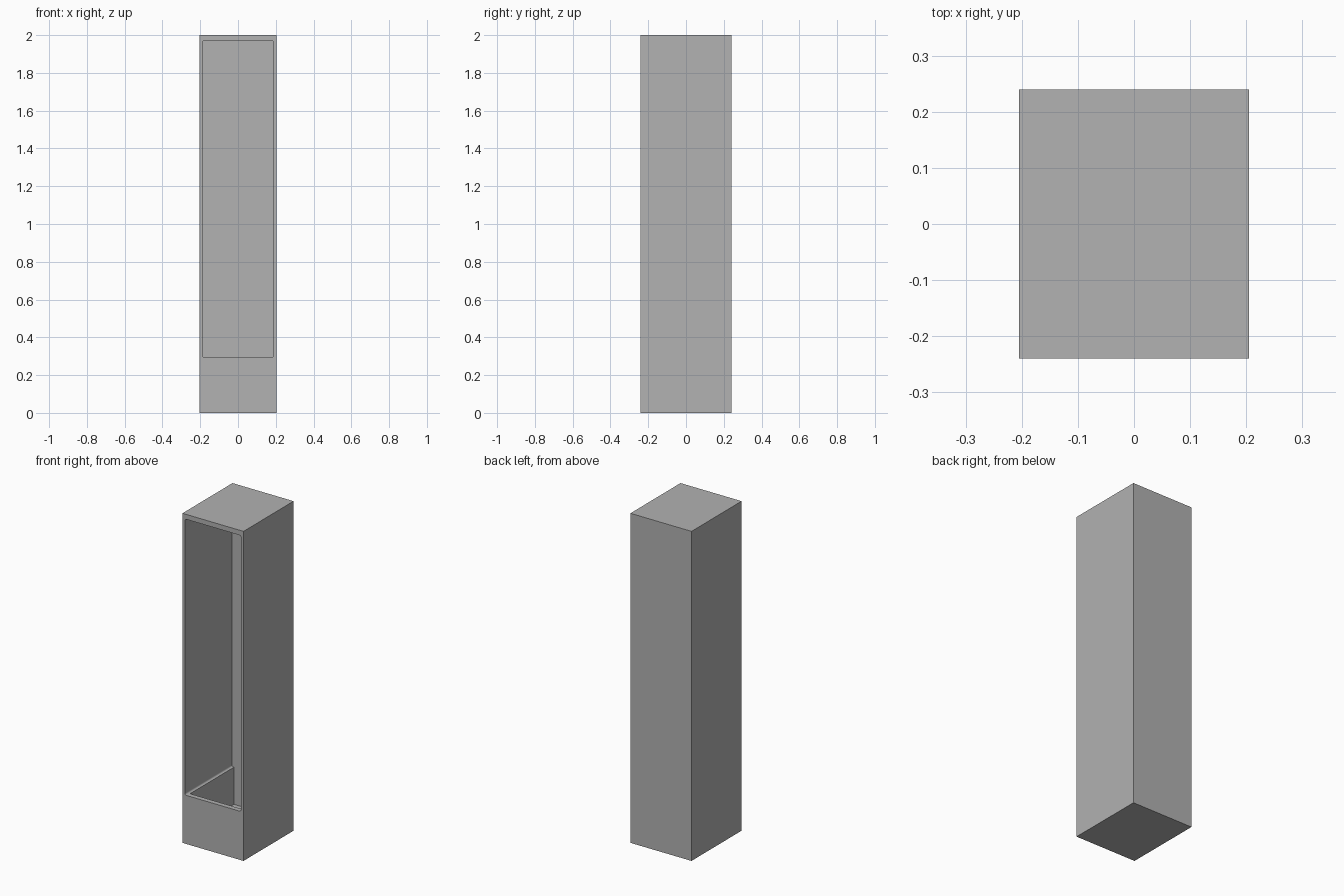
import bpy, bmesh, math

old = bpy.data.objects.get("Cube")
if old:
    bpy.data.objects.remove(old, do_unlink=True)

WIDTH, DEPTH, HEIGHT = 0.41, 0.48, 2.0
WALL = 0.03          # shell thickness
SIDE = 0.017         # thinner side walls beside the opening
SILL, FLOOR = 0.295, 0.07
BACK = DEPTH / 2 - WALL

grey = bpy.data.materials.new("plain grey")
grey.use_nodes = True
colour = (0.445, 0.445, 0.445, 1)
grey.diffuse_color = colour
grey.node_tree.nodes["Principled BSDF"].inputs["Base Color"].default_value = colour


def make_box(name, low, high, radius=0):
    """Box between two corners, its edges along y optionally rounded."""
    bm = bmesh.new()
    bmesh.ops.create_cube(bm, size=1)
    for v in bm.verts:
        v.co = [a + (c + 0.5) * (b - a) for a, b, c in zip(low, high, v.co)]
    if radius:
        edges = [e for e in bm.edges
                 if abs(e.verts[0].co.y - e.verts[1].co.y) > 0.01]
        bmesh.ops.bevel(bm, geom=edges, offset=radius, segments=4,
                        profile=0.5, affect='EDGES')
    bmesh.ops.recalc_face_normals(bm, faces=bm.faces)
    mesh = bpy.data.meshes.new(name)
    bm.to_mesh(mesh)
    bm.free()
    mesh.materials.append(grey)
    obj = bpy.data.objects.new(name, mesh)
    bpy.context.collection.objects.link(obj)
    return obj


def cut(body, cutter):
    """Subtract the cutter, keep the result and discard the cutter."""
    cutter.hide_render = True
    mod = body.modifiers.new("cut", 'BOOLEAN')
    mod.operation = 'DIFFERENCE'
    mod.solver = 'EXACT'
    mod.object = cutter
    bpy.context.view_layer.objects.active = body
    bpy.ops.object.modifier_apply(modifier=mod.name)
    bpy.data.objects.remove(cutter, do_unlink=True)


# Outer casing
casing = make_box("casing", (-WIDTH / 2, -DEPTH / 2, 0),
                  (WIDTH / 2, DEPTH / 2, HEIGHT))

# Tall front opening with slightly rounded corners
cut(casing, make_box("opening_cutter",
                     (-WIDTH / 2 + SIDE, -DEPTH / 2 - 0.1, SILL),
                     (WIDTH / 2 - SIDE, BACK, HEIGHT - WALL), radius=0.01))

# Sunken well behind the sill
cut(casing, make_box("well_cutter",
                     (-WIDTH / 2 + WALL, -DEPTH / 2 + WALL, FLOOR),
                     (WIDTH / 2 - WALL, BACK, SILL + 0.1)))

# Crisp flat faces, soft rounding in the opening corners
bpy.ops.object.select_all(action='DESELECT')
casing.select_set(True)
bpy.context.view_layer.objects.active = casing
bpy.ops.object.shade_smooth_by_angle(angle=math.radians(30))
